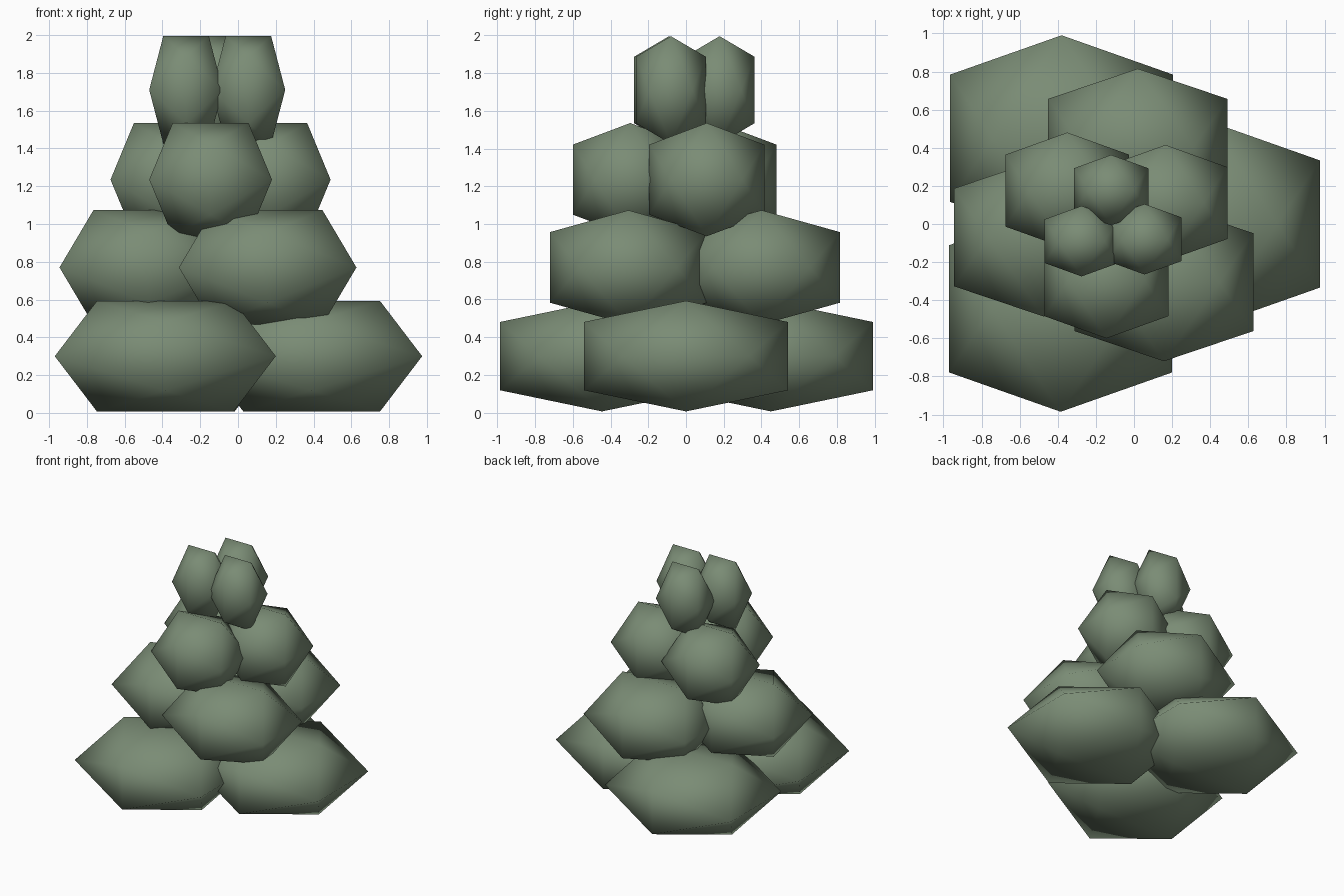
import bpy, bmesh
from mathutils import Vector

cube = bpy.data.objects.get("Cube")
if cube:
    bpy.data.objects.remove(cube, do_unlink=True)

SAGE = (0.195, 0.262, 0.178, 1.0)
sage = bpy.data.materials.new("sage green")
sage.use_nodes = True
sage.diffuse_color = SAGE
sage.node_tree.nodes["Principled BSDF"].inputs["Base Color"].default_value = SAGE

GOLDEN = 2 / (1 + 5 ** 0.5)


def foliage_clump(name, centre, radii):
    """Smooth twenty-sided clump whose half-extents are the given radii."""
    bm = bmesh.new()
    for a in (-GOLDEN, GOLDEN):
        for b in (-1, 1):
            for corner in ((a, 0, b), (b, a, 0), (0, b, a)):
                bm.verts.new([c * r for c, r in zip(corner, radii)])
    bmesh.ops.convex_hull(bm, input=bm.verts[:])
    bmesh.ops.recalc_face_normals(bm, faces=bm.faces[:])
    for face in bm.faces:
        face.smooth = True
    mesh = bpy.data.meshes.new(name)
    bm.to_mesh(mesh)
    bm.free()
    mesh.materials.append(sage)
    clump = bpy.data.objects.new(name, mesh)
    clump.location = Vector(centre)
    bpy.context.collection.objects.link(clump)


# Tiers from the ground up: height, radii, then the clump centres
tiers = {
    "bottom": (0.3, (0.585, 0.54, 0.293),
               {"back": (-0.38, 0.45), "front": (-0.385, -0.445), "left": (0.39, 0)}),
    "lower": (0.77, (0.47, 0.415, 0.303),
              {"front": (0.157, -0.305), "right": (-0.475, -0.07), "back": (0.02, 0.4)}),
    "upper": (1.235, (0.325, 0.305, 0.3),
              {"front": (-0.145, -0.295), "left": (0.165, 0.11), "right": (-0.35, 0.175)}),
    "top": (1.71, (0.195, 0.185, 0.285),
            {"right": (-0.275, -0.09), "left": (0.055, -0.08), "back": (-0.12, 0.178)}),
}
for tier, (height, radii, clumps) in tiers.items():
    for side, (x, y) in clumps.items():
        foliage_clump(f"{tier}_{side}_foliage", (x, y, height), radii)
